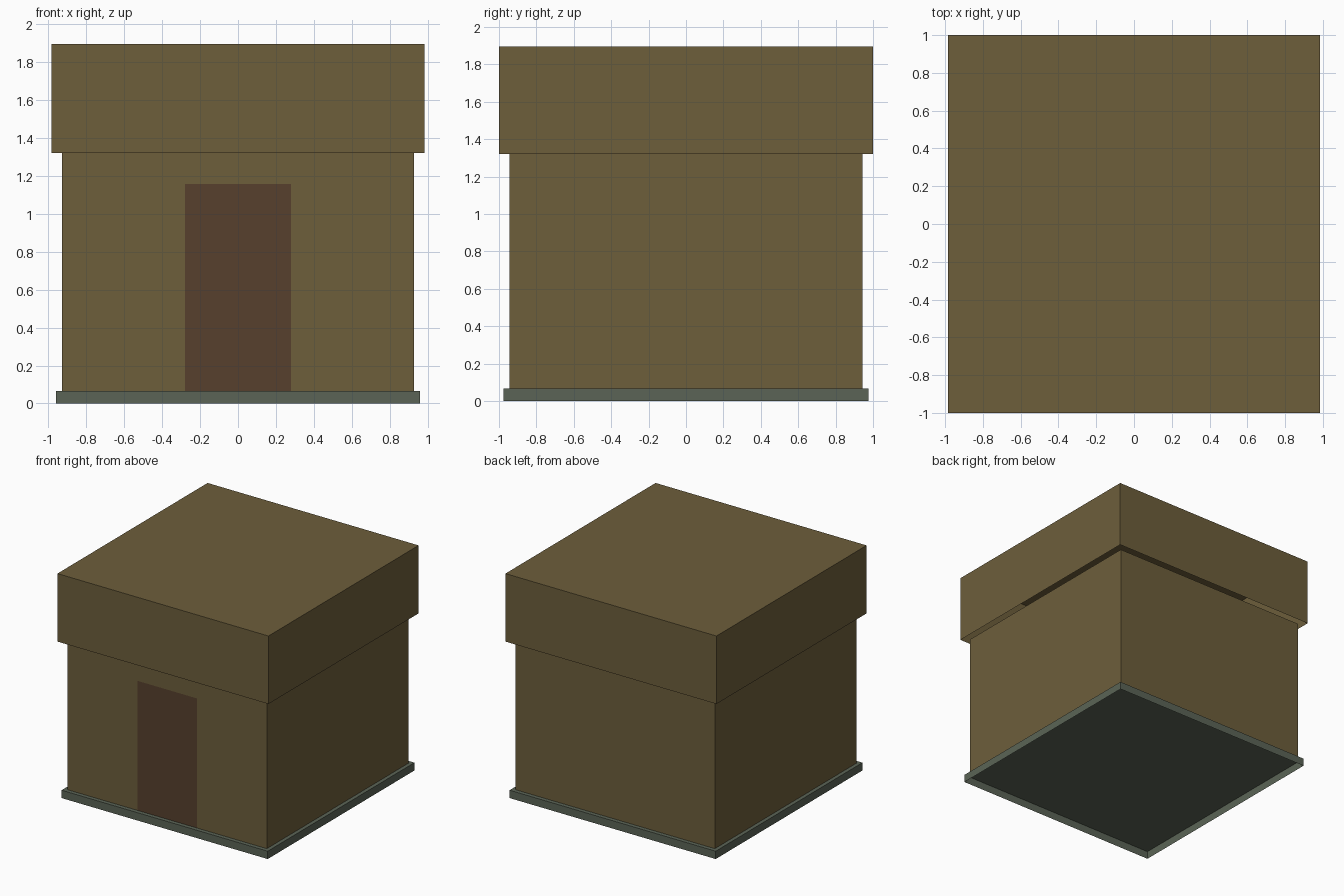
import bpy, bmesh

if "Cube" in bpy.data.objects:
    bpy.data.objects.remove(bpy.data.objects["Cube"])


def srgb(r, g, b):
    def lin(c):
        c /= 255
        return c / 12.92 if c <= 0.04045 else ((c + 0.055) / 1.055) ** 2.4
    return (lin(r), lin(g), lin(b), 1.0)


def material(name, rgb):
    m = bpy.data.materials.new(name)
    m.diffuse_color = srgb(*rgb)
    m.use_nodes = True
    m.node_tree.nodes["Principled BSDF"].inputs["Base Color"].default_value = m.diffuse_color
    return m


wood = material("olive_brown", (109, 94, 59))
door_brown = material("dark_door_brown", (87, 64, 45))
stone = material("grey_green_stone", (91, 100, 86))


def open_box(name, hx, hy, z0, z1, mats, edit=None):
    """Box with half sizes hx, hy from z0 to z1, without a bottom face."""
    bm = bmesh.new()
    bmesh.ops.create_cube(bm, size=2)
    for v in bm.verts:
        v.co = (v.co.x * hx, v.co.y * hy, z1 if v.co.z > 0 else z0)
    bm.normal_update()
    bottom = [f for f in bm.faces if f.normal.z < -0.5]
    bmesh.ops.delete(bm, geom=bottom, context='FACES')
    if edit:
        edit(bm)
    me = bpy.data.meshes.new(name)
    bm.to_mesh(me)
    bm.free()
    for m in mats:
        me.materials.append(m)
    ob = bpy.data.objects.new(name, me)
    bpy.context.collection.objects.link(ob)
    return ob


DOOR_X, DOOR_TOP = 0.279, 1.158


def cut_door(bm):
    # flush door: slice the front wall, then colour the middle lower panel
    for co, no in (((DOOR_X, 0, 0), (1, 0, 0)), ((-DOOR_X, 0, 0), (1, 0, 0)),
                   ((0, 0, DOOR_TOP), (0, 0, 1))):
        bm.normal_update()
        faces = [f for f in bm.faces if f.normal.y < -0.5]
        geom = set(faces)
        for f in faces:
            geom.update(f.edges)
            geom.update(f.verts)
        bmesh.ops.bisect_plane(bm, geom=list(geom), plane_co=co, plane_no=no)
    bm.normal_update()
    for f in bm.faces:
        c = f.calc_center_median()
        if f.normal.y < -0.5 and abs(c.x) < DOOR_X and c.z < DOOR_TOP:
            f.material_index = 1


# stone footing, walls with door, overhanging hollow roof
open_box("foundation", 0.961, 0.977, 0.0, 0.066, [stone])
open_box("walls", 0.929, 0.943, 0.066, 1.322, [wood, door_brown], cut_door)
open_box("roof", 0.984, 1.0, 1.322, 1.895, [wood])
